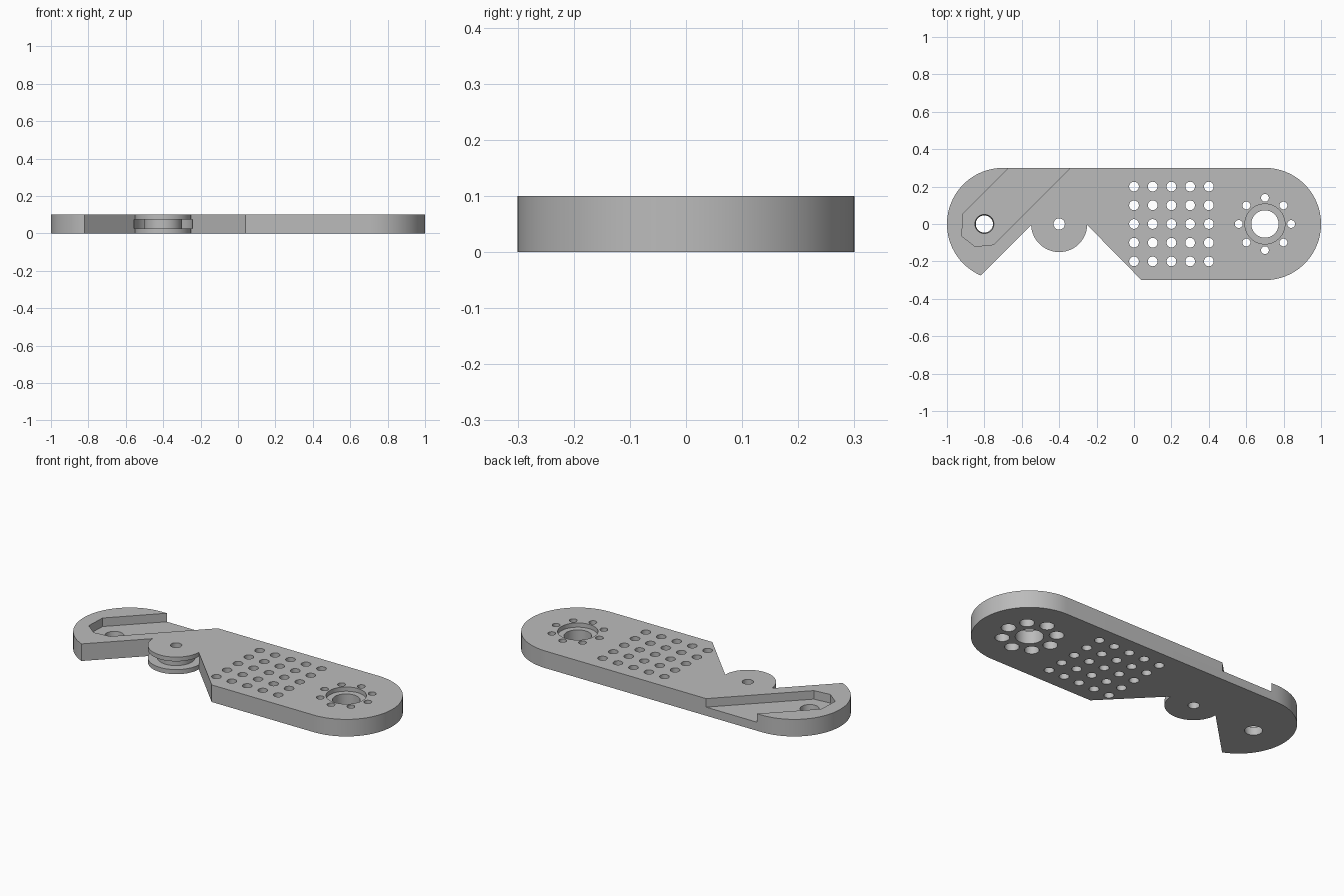
import bpy, bmesh
from math import sin, cos, radians, pi
from mathutils import Matrix

cube = bpy.data.objects.get("Cube")
if cube:
    bpy.data.objects.remove(cube, do_unlink=True)

THICK = 0.1
grey = bpy.data.materials.new("light grey metal")
grey.use_nodes = True
grey.diffuse_color = (0.5, 0.5, 0.5, 1)
grey.node_tree.nodes["Principled BSDF"].inputs["Base Color"].default_value = grey.diffuse_color


def arc(cx, radius, start, end, steps):
    angles = [radians(start + (end - start) * i / steps) for i in range(steps + 1)]
    return [(cx + radius * cos(a), radius * sin(a)) for a in angles]


def prism(bm, outline, z0, z1):
    """Extrude a counter-clockwise outline from z0 to z1."""
    low = [bm.verts.new((x, y, z0)) for x, y in outline]
    high = [bm.verts.new((x, y, z1)) for x, y in outline]
    bm.faces.new(low[::-1])
    bm.faces.new(high)
    for i in range(len(low)):
        j = (i + 1) % len(low)
        bm.faces.new((low[i], low[j], high[j], high[i]))


def cylinder(bm, x, y, radius, z0=-0.05, z1=0.15, top=None, sides=40):
    bmesh.ops.create_cone(bm, cap_ends=True, segments=sides, radius1=radius,
                          radius2=top or radius, depth=z1 - z0,
                          matrix=Matrix.Translation((x, y, (z0 + z1) / 2)))


def ring(bm, cx, inner, outer, z0, z1, sides=64):
    """Square-section ring around the z axis at cx."""
    loops = []
    for k in range(sides):
        a = 2 * pi * k / sides
        loops.append([bm.verts.new((cx + r * cos(a), r * sin(a), z))
                      for r, z in ((inner, z0), (outer, z0), (outer, z1), (inner, z1))])
    for k in range(sides):
        a, b = loops[k], loops[(k + 1) % sides]
        for i in range(4):
            j = (i + 1) % 4
            bm.faces.new((a[i], b[i], b[j], a[j]))


def make(name, bm):
    bmesh.ops.recalc_face_normals(bm, faces=bm.faces)
    mesh = bpy.data.meshes.new(name)
    bm.to_mesh(mesh)
    bm.free()
    mesh.materials.append(grey)
    obj = bpy.data.objects.new(name, mesh)
    bpy.context.collection.objects.link(obj)
    return obj


# Arm plate: rounded ends, angled notch and half-round pulley lobe
bm = bmesh.new()
outline = arc(0.7, 0.3, -90, 90, 48) + arc(-0.7, 0.3, 90, 246.4, 42)
outline += arc(-0.4, 0.15, 182, 358, 48) + [(0.04, -0.3)]
prism(bm, outline, 0, THICK)
arm = make("arm_plate", bm)

# Through holes: pivot, pulley, 5 x 5 grid, hub and bolt circle
bolts = [(0.7 + 0.14 * cos(k * pi / 4), 0.14 * sin(k * pi / 4)) for k in range(8)]
bm = bmesh.new()
cylinder(bm, -0.8, 0, 0.045, 0 - 0.01, 0.06, top=0.052)
cylinder(bm, -0.4, 0, 0.03)
cylinder(bm, 0.7, 0, 0.073, sides=56)
for i in range(5):
    for j in range(-2, 3):
        cylinder(bm, 0.1 * i, 0.1 * j, 0.026, sides=28)
for x, y in bolts:
    cylinder(bm, x, y, 0.021, sides=28)
holes = make("hole_cutter", bm)

# Recesses: diagonal pocket, hub counterbore, bolt counterbores, pulley groove
bm = bmesh.new()
pocket = [(-0.24, 0.4), (-0.57, 0.4), (-0.915, 0.055), (-0.92, -0.065),
          (-0.85, -0.12), (-0.75, -0.11)]
prism(bm, pocket, 0.05, 0.15)
cylinder(bm, 0.7, 0, 0.107, 0.075, 0.15, sides=64)
for x, y in bolts:
    cylinder(bm, x, y, 0.038, -0.05, 0.05, sides=32)
ring(bm, -0.4, 0.1, 0.156, 0.027, 0.075)
recesses = make("recess_cutter", bm)

# Cut the plate, then drop the cutters
for cutter in (recesses, holes):
    cutter.hide_render = True
    mod = arm.modifiers.new(cutter.name, 'BOOLEAN')
    mod.operation = 'DIFFERENCE'
    mod.solver = 'EXACT'
    mod.object = cutter
bpy.context.view_layer.update()
evaluated = arm.evaluated_get(bpy.context.evaluated_depsgraph_get())
result = bpy.data.meshes.new_from_object(evaluated)
arm.modifiers.clear()
arm.data = result
for cutter in (recesses, holes):
    bpy.data.objects.remove(cutter, do_unlink=True)

# Smooth the round walls, keep the rims sharp
bpy.ops.object.select_all(action='DESELECT')
arm.select_set(True)
bpy.context.view_layer.objects.active = arm
bpy.ops.object.shade_smooth_by_angle(angle=radians(30))
